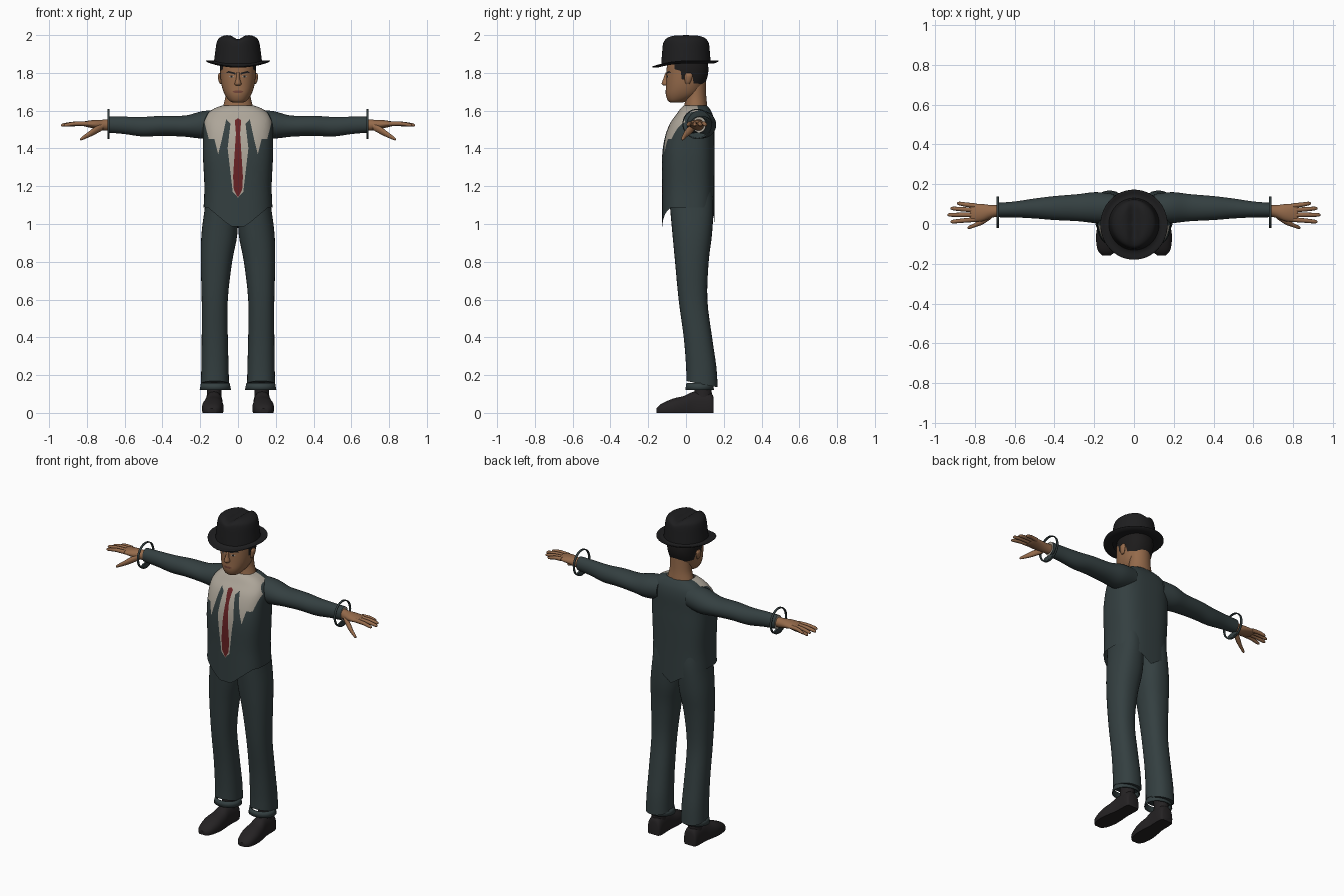
import bpy, bmesh, math
from mathutils import Vector

if "Cube" in bpy.data.objects:
    bpy.data.objects.remove(bpy.data.objects["Cube"])


def material(name, *rgb):
    m = bpy.data.materials.new(name)
    m.use_nodes = True
    m.diffuse_color = (*rgb, 1)
    bsdf = m.node_tree.nodes["Principled BSDF"]
    bsdf.inputs["Base Color"].default_value = (*rgb, 1)
    bsdf.inputs["Roughness"].default_value = 0.8
    return m


SUIT = material("suit_slate", .034, .05, .052)
FELT = material("hat_black", .013, .013, .014)
SKIN = material("skin_tan", .30, .145, .07)
SHIRT = material("shirt_cream", .42, .38, .32)
TIE = material("tie_red", .14, .016, .018)
HAIR = material("hair_black", .012, .011, .011)
SHOE = material("shoe_black", .018, .016, .017)
LIP = material("lip_brown", .17, .06, .04)
EYE = material("eye_grey", .35, .32, .28)
parts = []


def spline(rows, steps):
    """Catmull-Rom interpolation through the ring parameters."""
    out = []
    for i in range(len(rows) - 1):
        p0, p1, p2 = rows[max(i - 1, 0)], rows[i], rows[i + 1]
        p3 = rows[min(i + 2, len(rows) - 1)]
        for k in range(steps):
            t = k / steps
            out.append([b + .5 * t * (c - a + t * (2 * a - 5 * b + 4 * c - d + t * (3 * (b - c) + d - a)))
                        for a, b, c, d in zip(p0, p1, p2, p3)])
    return out + [list(rows[-1])]


def loft(name, mat, rows, axis="z", side=1, n=32, power=2, steps=4, caps=True, bend=None):
    """Skin superellipse rings (position, centre a, centre b, radius a, radius b)."""
    bm = bmesh.new()
    rings = []
    for t, ca, cb, ra, rb in spline(rows, steps):
        ring = []
        for i in range(n):
            w = math.tau * i / n
            c, s = math.cos(w), math.sin(w)
            a = ca + ra * math.copysign(abs(c) ** (2 / power), c)
            b = cb + rb * math.copysign(abs(s) ** (2 / power), s)
            co = Vector({"z": (a, b, t), "x": (t, a, b), "y": (a, t, b)}[axis])
            if bend:
                co.z = bend(co)
            ring.append(bm.verts.new((co.x * side, co.y, co.z)))
        rings.append(ring)
    for lo, hi in zip(rings, rings[1:]):
        for i in range(n):
            j = (i + 1) % n
            bm.faces.new((lo[i], lo[j], hi[j], hi[i]))
    if caps:
        bm.faces.new(rings[0])
        bm.faces.new(rings[-1])
    bmesh.ops.recalc_face_normals(bm, faces=bm.faces)
    me = bpy.data.meshes.new(name)
    bm.to_mesh(me)
    bm.free()
    ob = bpy.data.objects.new(name, me)
    me.materials.append(mat)
    bpy.context.collection.objects.link(ob)
    parts.append(ob)
    return ob


def inside(p, poly):
    hit = False
    for (x0, y0), (x1, y1) in zip(poly, poly[1:] + poly[:1]):
        if (y0 > p[1]) != (y1 > p[1]) and p[0] < (x1 - x0) * (p[1] - y0) / (y1 - y0) + x0:
            hit = not hit
    return hit


def paint(ob, mat, poly, axis=0, mirror=True, keep=lambda c: c.y < .06):
    """Cut an outline into the surface (axis 0: x-z, 1: y-z) and colour the inside."""
    ob.data.materials.append(mat)
    bm = bmesh.new()
    bm.from_mesh(ob.data)
    for sgn in (1, -1) if mirror else (1,):
        pts = [(u * sgn, z) for u, z in poly]
        us, zs = zip(*pts)
        for (u0, z0), (u1, z1) in zip(pts, pts[1:] + pts[:1]):
            no, co = Vector((0, 0, u0 - u1)), Vector((0, 0, z0))
            no[axis], co[axis] = z1 - z0, u0
            geom = set()
            for f in bm.faces:
                fu, fz = [v.co[axis] for v in f.verts], [v.co.z for v in f.verts]
                if (keep(f.calc_center_median()) and max(fu) > min(us) and min(fu) < max(us)
                        and max(fz) > min(zs) and min(fz) < max(zs)):
                    geom.update([f, *f.edges, *f.verts])
            bmesh.ops.bisect_plane(bm, geom=list(geom), dist=1e-5, plane_co=co, plane_no=no)
        for f in bm.faces:
            c = f.calc_center_median()
            if keep(c) and inside((c[axis], c.z), pts):
                f.material_index = len(ob.data.materials) - 1
    bm.to_mesh(ob.data)
    bm.free()


# Jacket body with pointed front and back hems
def hem(co):
    if co.z > 1.091:
        return co.z
    x = abs(co.x)
    drop = min(1, max(0, (.16 - x) / .12)) if co.y < 0 else max(0, 1 - x / .15)
    return 1.088 - .1 * drop


jacket = loft("jacket", SUIT, [
    (1.09, 0, .012, .182, .138), (1.2, 0, .012, .178, .138), (1.35, 0, .012, .185, .139),
    (1.45, 0, .018, .185, .132), (1.53, 0, .032, .183, .118), (1.58, 0, .045, .165, .096),
    (1.612, 0, .048, .125, .076), (1.628, 0, .05, .08, .06)], n=64, power=2.8, caps=False, bend=hem)
paint(jacket, SHIRT, [(0, 1.14), (.028, 1.17), (.055, 1.4), (.04, 1.53), (.062, 1.555), (.085, 1.45),
                      (.105, 1.37), (.125, 1.45), (.155, 1.45), (.178, 1.54), (.13, 1.64), (0, 1.64)])
paint(jacket, TIE, [(0, 1.14), (.022, 1.18), (.026, 1.25), (.011, 1.48), (.017, 1.55), (0, 1.56)])

# Neck, head and painted face
loft("neck", SKIN, [(1.57, 0, .052, .095, .068), (1.63, 0, .052, .077, .06),
                    (1.68, 0, .052, .066, .055), (1.76, 0, .05, .064, .055)])
head = loft("head", SKIN, [
    (1.642, 0, -.05, .022, .028), (1.652, 0, -.045, .045, .05), (1.685, 0, -.02, .07, .087),
    (1.73, 0, -.006, .086, .1), (1.79, 0, .006, .094, .11), (1.85, 0, .008, .094, .107),
    (1.9, 0, .005, .075, .085)], n=48, power=2.2)
paint(head, HAIR, [(-.06, 1.95), (-.06, 1.82), (-.028, 1.81), (-.022, 1.765), (-.004, 1.765), (.004, 1.8),
                   (.034, 1.79), (.04, 1.745), (.14, 1.735), (.14, 1.95)],
      axis=1, mirror=False, keep=lambda c: True)
front = lambda c: c.y < -.03
paint(head, HAIR, [(.012, 1.8), (.05, 1.81), (.064, 1.8), (.05, 1.801), (.014, 1.791)], keep=front)
paint(head, EYE, [(.02, 1.78), (.034, 1.787), (.05, 1.78), (.034, 1.774)], keep=front)
paint(head, HAIR, [(.03, 1.774), (.03, 1.787), (.04, 1.787), (.04, 1.774)], keep=front)
paint(head, LIP, [(0, 1.694), (0, 1.706), (.012, 1.708), (.03, 1.701), (.014, 1.693)], keep=front)
loft("nose", SKIN, [(1.732, 0, -.106, .012, .012), (1.743, 0, -.107, .018, .022),
                    (1.77, 0, -.104, .01, .016), (1.803, 0, -.098, .008, .01)], n=16)

# Hat: creased crown and drooping brim
loft("hat_crown", FELT, [
    (1.85, 0, 0, .128, .131), (1.9, 0, 0, .122, .127), (1.96, 0, 0, .113, .121), (1.984, 0, 0, .1, .112),
    (1.997, 0, 0, .075, .09), (2, 0, 0, .05, .06), (2, 0, 0, .01, .012)], n=48,
    bend=lambda c: c.z - (.022 * math.exp(-(c.x / .028) ** 2) * max(0, (c.z - 1.95) / .05)))
loft("hat_brim", FELT, [
    (1.85, 0, 0, .118, .122), (1.85, 0, -.001, .145, .15), (1.86, 0, -.003, .167, .174),
    (1.865, 0, -.003, .165, .172), (1.859, 0, -.001, .14, .145), (1.866, 0, 0, .118, .122)],
    n=48, steps=3, caps=False,
    bend=lambda c: c.z - .028 * max(0, -c.y / .17) ** 2)

for side, tag in ((1, "left"), (-1, "right")):
    # Ear
    loft(tag + "_ear", SKIN, [(1.74, .09, .008, .004, .008), (1.755, .093, .01, .009, .016),
                              (1.785, .096, .014, .011, .021), (1.8, .094, .014, .005, .012)],
         side=side, n=16)

    # Sleeve with a pale cuff lining at its end
    sleeve = loft(tag + "_sleeve", SUIT, [
        (.1, .075, 1.535, .075, .07), (.19, .082, 1.525, .078, .072), (.28, .082, 1.518, .068, .056),
        (.4, .08, 1.52, .06, .053), (.5, .078, 1.515, .05, .052), (.6, .073, 1.522, .04, .046),
        (.69, .07, 1.526, .036, .042)], axis="x", side=side, n=32)
    sleeve.data.materials.append(SHIRT)
    for f in sleeve.data.polygons:
        if abs(f.center.x) > .689:
            f.material_index = 1

    # Loose ring around the wrist, thicker at its lower edge
    band = loft(tag + "_wrist_band", SUIT, [(.679, .06, 1.53, .079, .08), (.691, .06, 1.53, .079, .08)],
                axis="x", side=side, n=40, steps=1, caps=False)
    band.modifiers.new("thickness", "SOLIDIFY").thickness = .006
    loft(tag + "_band_tab", SUIT, [(.68, .06, 1.468, .045, .016), (.69, .06, 1.468, .045, .016)],
         axis="x", side=side, n=20, steps=1)

    # Hand
    loft(tag + "_palm", SKIN, [
        (.67, .068, 1.525, .028, .032), (.715, .063, 1.524, .032, .028), (.76, .057, 1.528, .043, .023),
        (.81, .056, 1.53, .046, .014), (.825, .056, 1.53, .04, .008)], axis="x", side=side, n=24)
    for label, y0, y1, tip in (("little", .092, .103, .89), ("ring", .07, .078, .922),
                               ("middle", .046, .046, .937), ("index", .022, .012, .922)):
        mid = (.8 + tip) / 2
        loft(f"{tag}_{label}_finger", SKIN, [
            (.8, y0, 1.531, .012, .012), (mid, (y0 + y1) / 2, 1.531, .011, .011),
            (tip - .012, y1, 1.524, .009, .009), (tip, y1, 1.522, .003, .003)],
            axis="x", side=side, n=12)
    loft(tag + "_thumb", SKIN, [
        (.715, .04, 1.515, .012, .018), (.76, .015, 1.492, .017, .02), (.8, -.006, 1.468, .011, .014),
        (.828, -.017, 1.452, .008, .009), (.836, -.019, 1.448, .002, .003)], axis="x", side=side, n=14)

    # Trouser leg, its loose hem band and the ankle
    loft(tag + "_trouser_leg", SUIT, [
        (.155, .122, .085, .074, .083), (.25, .122, .08, .072, .08), (.4, .123, .063, .069, .075),
        (.6, .123, .037, .069, .076), (.8, .114, .031, .083, .089), (.95, .098, .033, .095, .105),
        (1.1, .088, .03, .086, .115), (1.2, .085, .025, .08, .11)], side=side, power=2.3,
        bend=lambda c: c.z - (c.y - .07) * .2 * max(0, 1 - (c.z - .155) / .1))
    hem_band = loft(tag + "_hem_band", SUIT, [(.122, .12, .072, .083, .076), (.158, .12, .072, .076, .07)],
                    side=side, steps=1, caps=False)
    hem_band.modifiers.new("thickness", "SOLIDIFY").thickness = .006
    loft(tag + "_ankle", SHOE, [(.06, .126, .088, .042, .05), (.12, .126, .09, .038, .046),
                                (.22, .124, .088, .04, .046)], side=side, n=24)

    # Shoe, flattened against the floor
    profile = [(-.157, .138, .022, .024), (-.132, .137, .045, .047), (-.07, .134, .057, .075),
               (-.01, .131, .053, .09), (.04, .128, .046, .112), (.11, .126, .046, .112),
               (.138, .126, .042, .1), (.146, .126, .034, .08)]
    loft(tag + "_shoe", SHOE, [(y, x, .3 * h, w, .7 * h) for y, x, w, h in profile], axis="y",
         side=side, power=2.4, bend=lambda c: max(0, c.z))

# Smooth shading with sharp edges kept
bpy.ops.object.select_all(action="DESELECT")
for ob in parts:
    ob.select_set(True)
bpy.context.view_layer.objects.active = parts[0]
bpy.ops.object.shade_smooth_by_angle(angle=math.radians(40))
